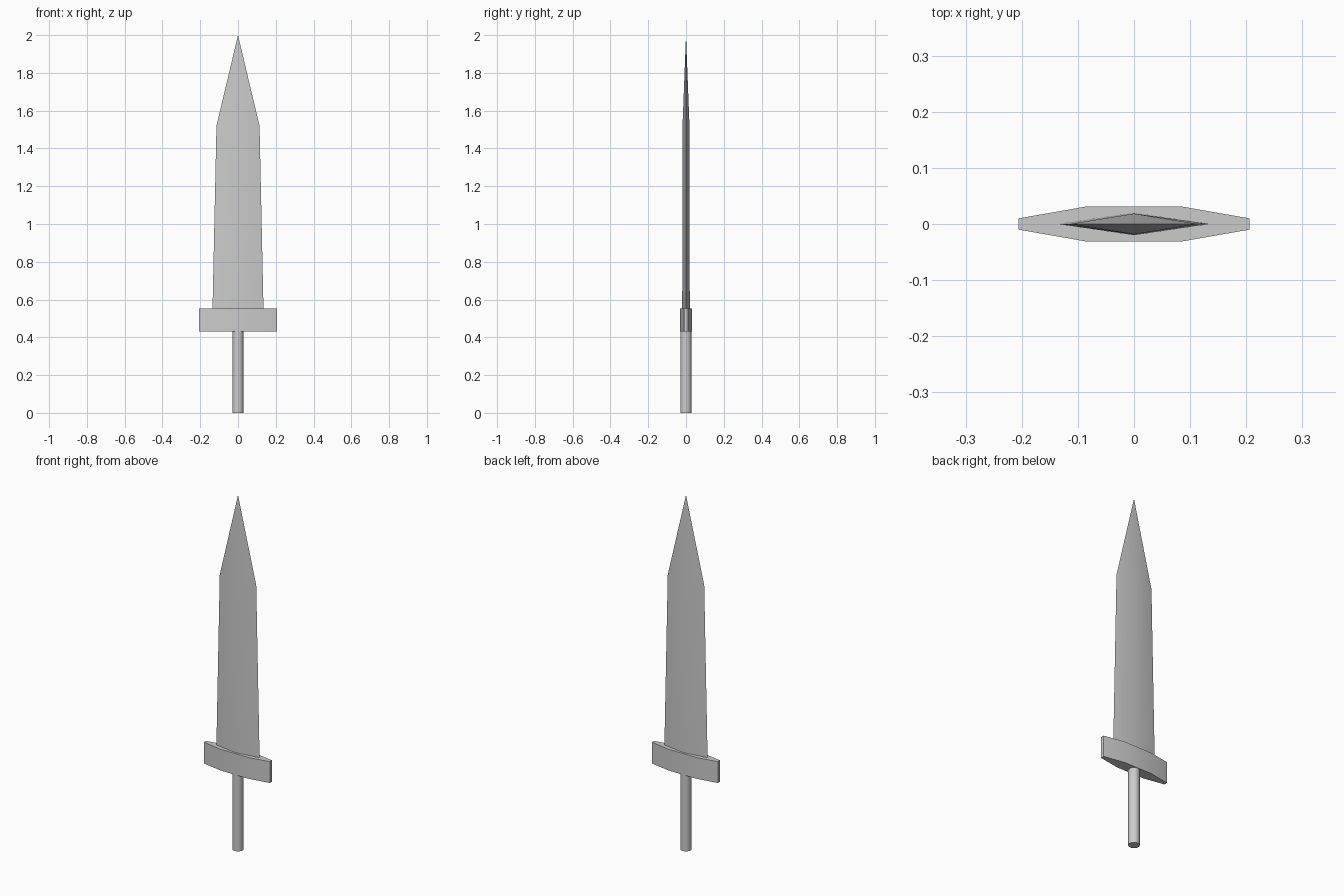
import bpy, bmesh

if "Cube" in bpy.data.objects:
    bpy.data.objects.remove(bpy.data.objects["Cube"])


def finish(name, bm):
    bmesh.ops.recalc_face_normals(bm, faces=bm.faces[:])
    mesh = bpy.data.meshes.new(name)
    bm.to_mesh(mesh)
    bm.free()
    obj = bpy.data.objects.new(name, mesh)
    bpy.context.collection.objects.link(obj)
    bpy.ops.object.select_all(action='DESELECT')
    obj.select_set(True)
    bpy.context.view_layer.objects.active = obj
    bpy.ops.object.shade_smooth_by_angle(angle=0.52)
    return obj


def loft(name, sections, tip=None):
    """Bridge matching (outline, z) sections; close with a cap or a point."""
    bm = bmesh.new()
    rings = [[bm.verts.new((x, y, z)) for x, y in pts] for pts, z in sections]
    n = len(rings[0])
    for a, b in zip(rings, rings[1:]):
        for i in range(n):
            j = (i + 1) % n
            bm.faces.new((a[i], a[j], b[j], b[i]))
    bm.faces.new(rings[0])
    if tip:
        t = bm.verts.new(tip)
        for i in range(n):
            bm.faces.new((rings[-1][i], rings[-1][(i + 1) % n], t))
    else:
        bm.faces.new(rings[-1])
    return finish(name, bm)


def diamond(w, d):
    return [(w, 0), (0, d), (-w, 0), (0, -d)]


# Blade: diamond section tapering to a point
loft("blade", [(diamond(0.135, 0.02), 0.55), (diamond(0.114, 0.0185), 1.52)],
     tip=(0, 0, 2.0))

# Crossguard: long eight-sided block with narrowed ends
half = [(0.206, -0.01), (0.206, 0.01), (0.086, 0.031)]
outline = half + [(-0.086, 0.031)] + [(-x, -y) for x, y in half[:2]]
outline += [(-0.086, -0.031), (0.086, -0.031)]
loft("crossguard", [(outline, 0.432), (outline, 0.552)])

# Grip: plain round rod
bm = bmesh.new()
bmesh.ops.create_cone(bm, cap_ends=True, segments=32, radius1=0.029,
                      radius2=0.029, depth=0.432)
bmesh.ops.translate(bm, verts=bm.verts[:], vec=(0, 0, 0.216))
finish("grip", bm)
